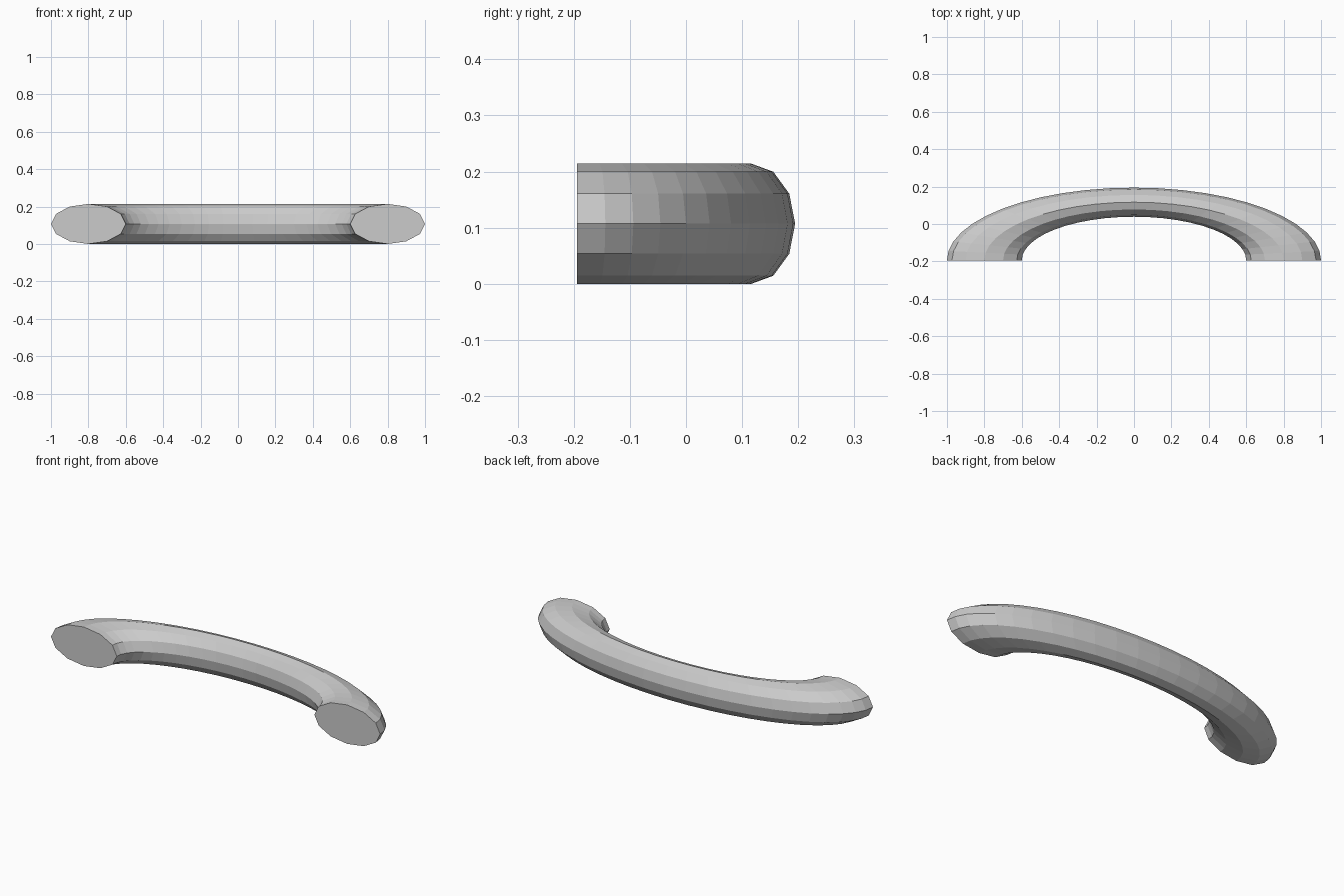
import bpy, bmesh
from math import pi, sin, cos

if "Cube" in bpy.data.objects:
    bpy.data.objects.remove(bpy.data.objects["Cube"])

SIDES, STEPS = 12, 24          # sides of the section, segments along the half ring
MAJOR, MINOR = 0.8, 0.2        # ring radii in x
Y_SCALE, Z_RADIUS = 0.389, 0.107

bm = bmesh.new()

# Rings of the flattened half torus
rings = []
for i in range(STEPS + 1):
    t = pi * i / STEPS
    ring = []
    for k in range(SIDES):
        a = 2 * pi * k / SIDES
        r = MAJOR + MINOR * cos(a)
        ring.append(bm.verts.new((r * cos(t),
                                  Y_SCALE * (r * sin(t) - 0.5),
                                  Z_RADIUS * (1 + sin(a)))))
    rings.append(ring)

# Skin between rings
for r0, r1 in zip(rings, rings[1:]):
    for k in range(SIDES):
        n = (k + 1) % SIDES
        bm.faces.new((r0[k], r0[n], r1[n], r1[k]))

# Flat end caps
bm.faces.new(rings[0])
bm.faces.new(rings[-1])
bmesh.ops.recalc_face_normals(bm, faces=bm.faces)

mesh = bpy.data.meshes.new("curved_handle")
bm.to_mesh(mesh)
bm.free()
bpy.context.collection.objects.link(bpy.data.objects.new("curved_handle", mesh))
